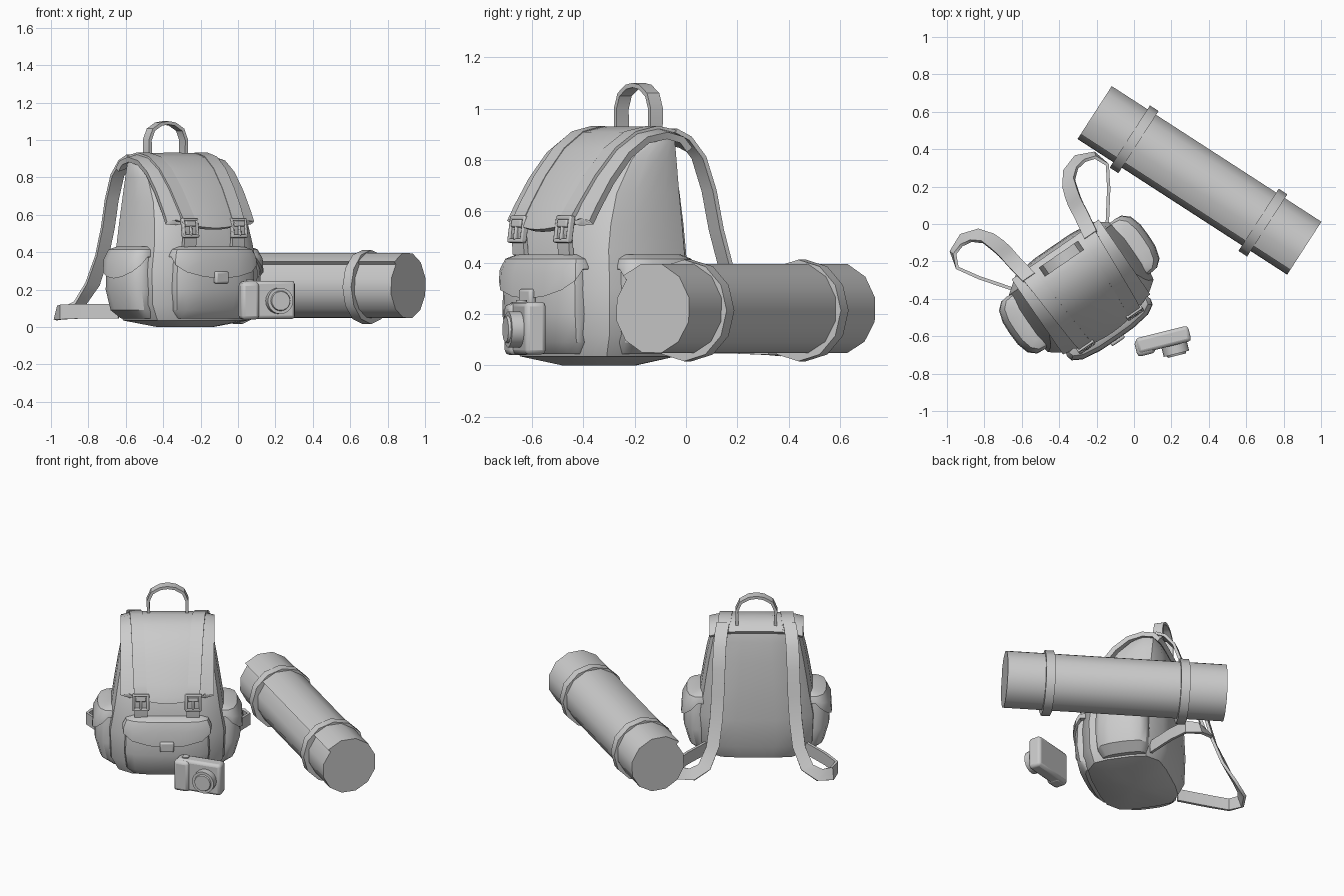
import bpy, bmesh, math
from mathutils import Vector, Matrix

if "Cube" in bpy.data.objects:
    bpy.data.objects.remove(bpy.data.objects["Cube"], do_unlink=True)

grey = bpy.data.materials.new("plain_grey")
grey.use_nodes = True
GREY = (0.6, 0.6, 0.6, 1)
grey.diffuse_color = GREY
grey.node_tree.nodes["Principled BSDF"].inputs["Base Color"].default_value = GREY


def place(x, y, z, angle):
    return Matrix.Translation((x, y, z)) @ Matrix.Rotation(math.radians(angle), 4, 'Z')


PACK = place(-0.283, -0.338, 0, 34.5)
ROLL = place(0.345, 0.23, 0.217, -32.9)
CAMERA = place(0.152, -0.62, 0.04, 14)


def finish(name, bm, matrix, angle=35, thick=0, bevel=0):
    bmesh.ops.recalc_face_normals(bm, faces=bm.faces)
    mesh = bpy.data.meshes.new(name)
    bm.to_mesh(mesh)
    bm.free()
    mesh.materials.append(grey)
    ob = bpy.data.objects.new(name, mesh)
    bpy.context.collection.objects.link(ob)
    ob.matrix_world = matrix
    bpy.ops.object.select_all(action='DESELECT')
    ob.select_set(True)
    bpy.context.view_layer.objects.active = ob
    bpy.ops.object.shade_smooth_by_angle(angle=math.radians(angle))
    if thick:
        mod = ob.modifiers.new("thickness", 'SOLIDIFY')
        mod.thickness, mod.offset = thick, 0
        ob.modifiers.new("crisp_rim", 'EDGE_SPLIT').split_angle = math.radians(50)
    if bevel:
        mod = ob.modifiers.new("bevel", 'BEVEL')
        mod.width, mod.segments = bevel, 2
    return ob


def sheet(bm, rows, closed=False):
    """Skin neighbouring rows of points with quads."""
    vs = [[bm.verts.new(p) for p in row] for row in rows]
    n = len(vs[0])
    for a, b in zip(vs, vs[1:]):
        for i in range(n if closed else n - 1):
            j = (i + 1) % n
            bm.faces.new((a[i], a[j], b[j], b[i]))
    return vs


def loft(name, rings, matrix, angle=35):
    """Closed rings skinned, with a point fan at both ends."""
    bm = bmesh.new()
    vs = sheet(bm, rings, True)
    for ring in (vs[0], vs[-1]):
        mid = bm.verts.new(sum((v.co for v in ring), Vector()) / len(ring))
        for i, v in enumerate(ring):
            bm.faces.new((v, ring[(i + 1) % len(ring)], mid))
    return finish(name, bm, matrix, angle)


def ring(z, half, front, back, power=3, n=20, drop=0):
    """Rounded-box section; drop lowers the outward (front) points."""
    pts = []
    for k in range(n):
        a = 2 * math.pi * k / n
        c, s = math.cos(a), math.sin(a)
        r = (abs(c) ** power + abs(s) ** power) ** (-1 / power)
        y = (front + back) / 2 + (back - front) / 2 * s * r
        pts.append(Vector((half * c * r, y, z - drop * max(0, -s))))
    return pts


def ribbon(name, pts, dirs, width, thick, matrix):
    rows = []
    for p, d in zip(pts, dirs):
        d = Vector(d).normalized() * width / 2
        rows.append([Vector(p) - d, Vector(p) + d])
    bm = bmesh.new()
    sheet(bm, rows)
    return finish(name, bm, matrix, thick=thick)


def box(name, centre, size, matrix, bevel=0.005):
    bm = bmesh.new()
    bmesh.ops.create_cube(bm, size=1, matrix=Matrix.Diagonal((*size, 1)))
    return finish(name, bm, matrix @ Matrix.Translation(centre), bevel=bevel)


def cylinder(name, radius, depth, n, matrix, r2=None):
    bm = bmesh.new()
    bmesh.ops.create_cone(bm, cap_ends=True, segments=n, radius1=radius,
                          radius2=radius if r2 is None else r2, depth=depth)
    return finish(name, bm, matrix)


# Pack body: rounded sections narrowing upward (height, half width, front, back)
SECTIONS = [(0.0, .13, -.12, .12), (.035, .31, -.24, .23), (.12, .355, -.265, .262),
            (.3, .362, -.27, .268), (.45, .335, -.255, .265), (.55, .32, -.23, .26),
            (.67, .3, -.18, .25), (.8, .275, -.075, .235), (.87, .26, .02, .22),
            (.9, .24, .08, .21)]
loft("pack_body", [ring(*s, power=4.2) for s in SECTIONS], PACK)

# Top flap: curved lid with a dipped front lip
FLAP = [(.235, .87), (.2, .905), (.13, .918), (.04, .897), (-.045, .835),
        (-.13, .73), (-.195, .625), (-.23, .56), (-.237, .525)]


def flap_point(u, i, lift=0):
    s = u / .28
    y, z = FLAP[i]
    t = i / (len(FLAP) - 1)
    last = i == len(FLAP) - 1
    y -= .045 * t * (1 - s * s)
    z += .045 * s * s if last else -.03 * (1 - t) * s ** 4
    return Vector((u * (.86 if last else 1), y - lift * t, z + lift * (1 - t * .6)))


bm = bmesh.new()
sheet(bm, [[flap_point(.28 * k / 5, i) for k in range(-5, 6)] for i in range(len(FLAP))])
finish("top_flap", bm, PACK, thick=.028)

# Shoulder strap path: down the back, out to a loop, back to the lower side
LOOP = [(.2, .2, .915), (.21, .26, .885), (.22, .32, .81), (.225, .365, .68), (.23, .395, .53),
        (.24, .435, .38), (.26, .495, .23), (.31, .55, .12), (.385, .57, .08),
        (.46, .54, .075), (.487, .46, .08), (.42, .35, .085), (.3, .19, .085)]
TWIST = [(1, 0, 0)] * 6 + [(1, .1, .1), (.9, -.3, .3), (.4, -.6, .7),
                           (-.1, -.3, 1), (0, 0, 1), (0, 0, 1), (0, 0, 1)]

for side, label in ((1, "left"), (-1, "right")):
    flip = Vector((side, 1, 1))
    ribbon(label + "_shoulder_strap", [Vector(p) * flip for p in LOOP],
           [Vector(d) * flip for d in TWIST], .078, .018, PACK)

    # Closing strap over the flap, with its hanging tail
    path = [flap_point(side * (.2 - .006 * i), i, .012) for i in range(len(FLAP) - 1)]
    path += [Vector((side * .156, -.272, .52)), Vector((side * .156, -.265, .43))]
    ribbon(label + "_closing_strap", path, [(1, 0, 0)] * len(path), .078, .02, PACK)

    # Buckle frame, prong and keeper
    at = PACK @ Matrix.Translation((side * .158, -.275, .53)) @ Matrix.Rotation(-.15, 4, 'X')
    for z in (-.045, .045):
        box(label + "_buckle_bar", (0, 0, z), (.1, .025, .016), at)
    for x in (-.043, .043):
        box(label + "_buckle_post", (x, 0, 0), (.016, .025, .1), at)
    box(label + "_buckle_prong", (0, -.006, -.012), (.014, .02, .06), at)
    box(label + "_buckle_keeper", (0, -.004, .022), (.065, .025, .03), at)

# Carry handle: arched strap on the back top edge
arc = [(-.115, .185, .88), (-.118, .185, 1.0), (-.095, .185, 1.055), (-.045, .185, 1.085),
       (0, .185, 1.092)]
arc += [(-x, y, z) for x, y, z in reversed(arc[:-1])]
ribbon("carry_handle", arc, [(0, 1, 0)] * len(arc), .058, .018, PACK)


# Pockets: bulged pouch and an overhanging lid
def pocket(name, half, depth, matrix):
    steps = [(.045, .8, .25), (.09, .95, .75), (.2, 1, 1), (.32, .98, .97), (.4, .92, .8)]
    loft(name + "_pouch", [ring(z, half * w, -depth * d, .06, 2.8, 16)
                           for z, w, d in steps], matrix)
    lid = [ring(.375, half * 1.05, -depth * 1.12, .06, 2.8, 16, .115),
           ring(.385, half * 1.04, -depth * 1.08, .06, 2.8, 16, .03),
           ring(.415, half * .97, -depth * .85, .06, 2.8, 16),
           ring(.432, half * .8, -depth * .45, .06, 2.8, 16)]
    loft(name + "_lid", lid, matrix)


FRONT = PACK @ place(0, -.245, 0, 0)
pocket("front_pocket", .258, .085, FRONT)
box("front_pocket_clasp", (0, -.096, .265), (.085, .03, .065), FRONT, .01)
pocket("left_pocket", .165, .125, PACK @ place(.315, .025, 0, 90))
pocket("right_pocket", .165, .125, PACK @ place(-.315, .01, 0, -90))

# Bedroll: spiral section with a loose edge on the upper near side
spiral = []
for k in range(13):
    a = math.radians(135 - 30 * k)
    r = .187 - .0018 * k
    spiral.append((r * math.cos(a), r * math.sin(a)))
loft("bedroll", [[Vector((x, y, z)) for y, z in spiral] for x in (-.665, .67)], ROLL, 40)
for x in (-.41, .41):
    cylinder("bedroll_band", .198, .055, 12,
             ROLL @ Matrix.Translation((x, 0, -.003)) @ Matrix.Rotation(math.pi / 2, 4, 'Y'))

# Camera: bevelled body, grip, lens rings, shutter button
box("camera_body", (.005, 0, .105), (.29, .085, .205), CAMERA, .018)
box("camera_grip", (-.1, -.012, .1), (.1, .09, .2), CAMERA, .02)
ahead = Matrix.Rotation(math.pi / 2, 4, 'X')
cylinder("camera_lens_barrel", .07, .06, 20, CAMERA @ Matrix.Translation((.055, -.06, .1)) @ ahead)
cylinder("camera_lens_rim", .058, .02, 20, CAMERA @ Matrix.Translation((.055, -.09, .1)) @ ahead, .05)
cylinder("camera_button", .022, .02, 12, CAMERA @ Matrix.Translation((-.09, 0, .204)))
